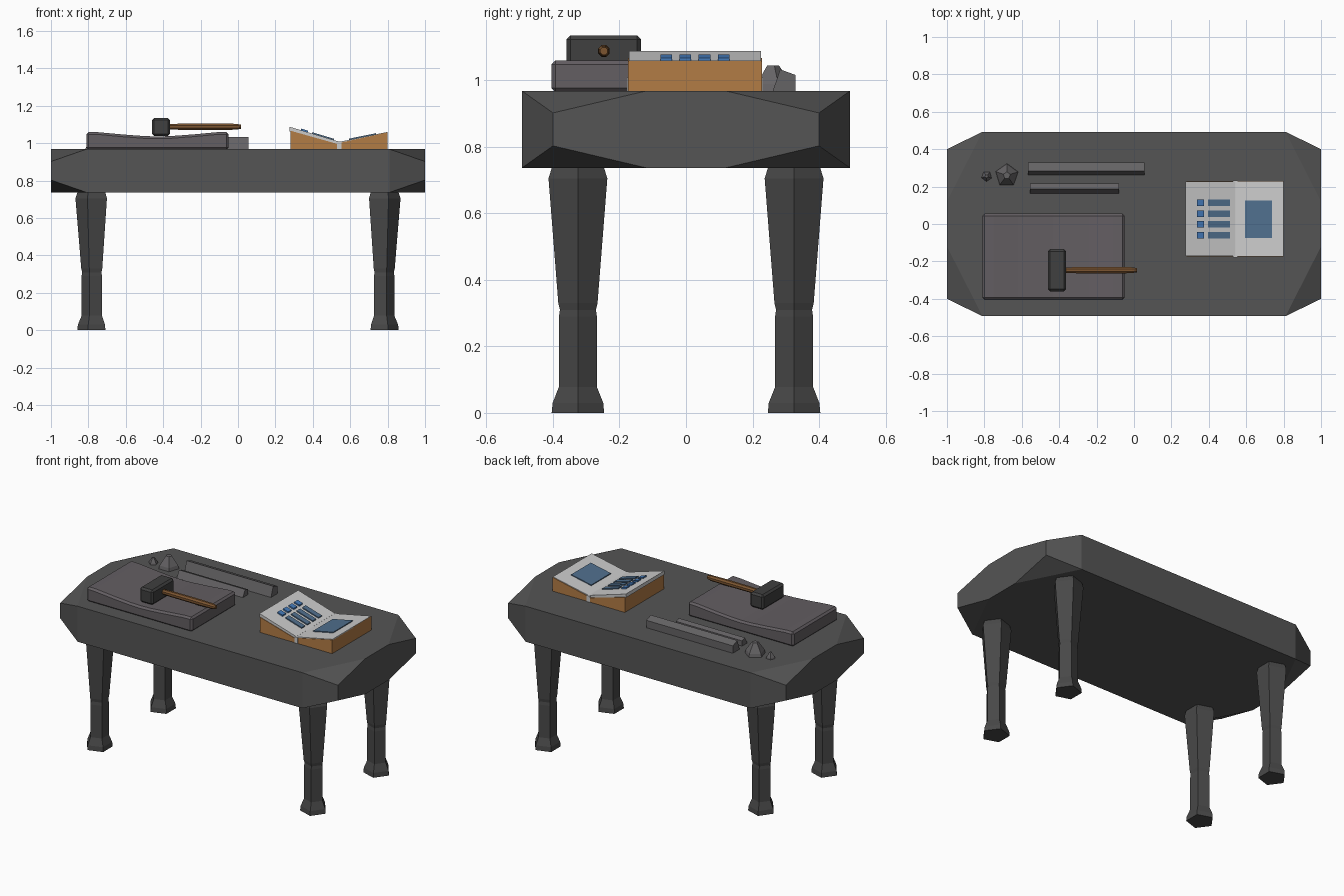
import bpy, bmesh
from math import cos, sin, pi
from mathutils import Vector

if "Cube" in bpy.data.objects:
    bpy.data.objects.remove(bpy.data.objects["Cube"])


def material(name, r, g, b):
    m = bpy.data.materials.new(name)
    m.diffuse_color = (r, g, b, 1)
    m.use_nodes = True
    m.node_tree.nodes["Principled BSDF"].inputs["Base Color"].default_value = m.diffuse_color
    return m


STONE = material("dark_stone", 0.09, 0.09, 0.09)
LEGS = material("leg_iron", 0.065, 0.065, 0.065)
SLAB = material("slab_grey", 0.125, 0.112, 0.122)
METAL = material("metal", 0.13, 0.125, 0.13)
HEAD = material("hammer_iron", 0.05, 0.05, 0.05)
WOOD = material("wood", 0.2, 0.09, 0.03)
LEATHER = material("leather", 0.45, 0.2, 0.06)
PAPER = material("paper", 0.55, 0.55, 0.54)
INK = material("ink", 0.08, 0.16, 0.27)
BRIGHT = material("bright_ink", 0.06, 0.2, 0.5)


def finish(name, bm, mat):
    bmesh.ops.recalc_face_normals(bm, faces=bm.faces)
    me = bpy.data.meshes.new(name)
    bm.to_mesh(me)
    bm.free()
    me.materials.append(mat)
    ob = bpy.data.objects.new(name, me)
    bpy.context.collection.objects.link(ob)
    return ob


def loft(name, rings, mat):
    """Skin a list of equal-length point rings and cap both ends."""
    bm = bmesh.new()
    vs = [[bm.verts.new(p) for p in r] for r in rings]
    n = len(vs[0])
    for a, b in zip(vs, vs[1:]):
        for i in range(n):
            j = (i + 1) % n
            bm.faces.new((a[i], a[j], b[j], b[i]))
    bm.faces.new(vs[0])
    bm.faces.new(vs[-1])
    return finish(name, bm, mat)


def prism(name, profile, axis, a, b, mat):
    """Extrude an (x,z) profile along y, or a (y,z) profile along x."""
    if axis == 'Y':
        rings = [[(x, t, z) for x, z in profile] for t in (a, b)]
    else:
        rings = [[(t, y, z) for y, z in profile] for t in (a, b)]
    return loft(name, rings, mat)


def bevel(ob, width, angle=0.7):
    m = ob.modifiers.new("bevel", 'BEVEL')
    m.width, m.segments, m.limit_method, m.angle_limit = width, 1, 'ANGLE', angle


def mirror(ob):
    m = ob.modifiers.new("mirror", 'MIRROR')
    m.use_axis = (True, True, False)


# Faceted table top: hull of its corner points
bm = bmesh.new()
for sx in (-1, 1):
    for sy in (-1, 1):
        for x, y, lo, hi in ((.81, .493, .737, .968), (1, .12, .737, .968), (1, .4, .803, .902)):
            for z in (lo, hi):
                bm.verts.new((sx * x, sy * y, z))
bmesh.ops.convex_hull(bm, input=bm.verts)
bmesh.ops.dissolve_limit(bm, angle_limit=0.01, verts=bm.verts, edges=bm.edges)
finish("table_top", bm, STONE)

# Five-sided legs, mirrored to all four corners
leg_profile = [(0, .083), (.03, .08), (.078, .06), (.29, .06), (.31, .057),
               (.33, .062), (.705, .093), (.745, .08)]
rings = [[(.776 + r * cos(i * 2 * pi / 5), -.325 + r * sin(i * 2 * pi / 5), z)
          for i in range(5)] for z, r in leg_profile]
mirror(loft("table_leg", rings, LEGS))

# Dished work slab
slab = prism("work_slab", [(-.81, .965), (-.81, 1.06), (-.75, 1.059), (-.62, 1.047), (-.5, 1.038),
                           (-.43, 1.036), (-.36, 1.038), (-.24, 1.047), (-.11, 1.059),
                           (-.05, 1.06), (-.05, .965)], 'Y', -.405, .055, SLAB)
bevel(slab, .012)

# Hammer
head = prism("hammer_head", [(-.46, 1.038), (-.46, 1.135), (-.363, 1.135), (-.363, 1.038)],
             'Y', -.36, -.135, HEAD)
bevel(head, .012)
rings = [[(x, -.247 + r * cos((i + .5) * pi / 4), 1.088 + r * sin((i + .5) * pi / 4))
          for i in range(8)]
         for x, r in ((-.4, .015), (-.3, .018), (-.1, .019), (-.01, .017), (.015, .012))]
loft("hammer_handle", rings, WOOD)

# Metal bars
prism("long_bar", [(.26, .965), (.283, 1.033), (.33, 1.016), (.33, .965)], 'X', -.568, .055, METAL)
prism("short_bar", [(.162, .965), (.188, 1.012), (.217, 1.002), (.217, .965)], 'X', -.556, -.08, METAL)


# Ore lumps
def lump(name, x, y, r, h, turn):
    rings = [[(x + k * r * cos(turn + i * 2 * pi / 5), y + k * r * sin(turn + i * 2 * pi / 5), .965 + h * t)
              for i in range(5)] for k, t in ((1, 0), (.9, .3), (.3, 1))]
    loft(name, rings, METAL)


lump("large_ore", -.68, .26, .064, .08, .3)
lump("small_ore", -.788, .255, .029, .04, .9)


# Open book: page heights at x
def left_z(x):
    return 1.088 - (x - .275) * .3


def right_z(x):
    return 1.008 + (x - .545) * .205


Y0, Y1 = -.172, .226
prism("left_book_block", [(.28, .965), (.28, 1.067), (.535, .995), (.535, .965)], 'Y', Y0 - .003, Y1 + .003, LEATHER)
prism("right_book_block", [(.548, .965), (.548, 1.003), (.80, 1.058), (.80, .965)], 'Y', Y0 - .003, Y1 + .003, LEATHER)
prism("book_spine", [(.53, .965), (.53, 1.008), (.553, 1.008), (.553, .965)], 'Y', Y0 - .006, Y1 + .006, PAPER)
prism("left_page", [(.275, 1.064), (.275, left_z(.275)), (.54, left_z(.54)), (.54, .992)], 'Y', Y0, Y1, PAPER)
prism("right_page", [(.543, 1.0), (.543, right_z(.543)), (.80, right_z(.8)), (.80, 1.054)], 'Y', Y0, Y1, PAPER)


# Raised inked panels lying on the pages
def panel(name, x0, x1, y0, y1, f, h, mat):
    prism(name, [(x0, f(x0) - .004), (x0, f(x0) + h), (x1, f(x1) + h), (x1, f(x1) - .004)], 'Y', y0, y1, mat)


for i in range(4):
    y = -.077 + i * .0575
    panel("page_marker", .338, .374, y, y + .035, left_z, .009, BRIGHT)
    panel("page_strip", .396, .512, y, y + .035, left_z, .007, INK)
panel("page_picture", .594, .738, -.075, .126, right_z, .006, INK)
